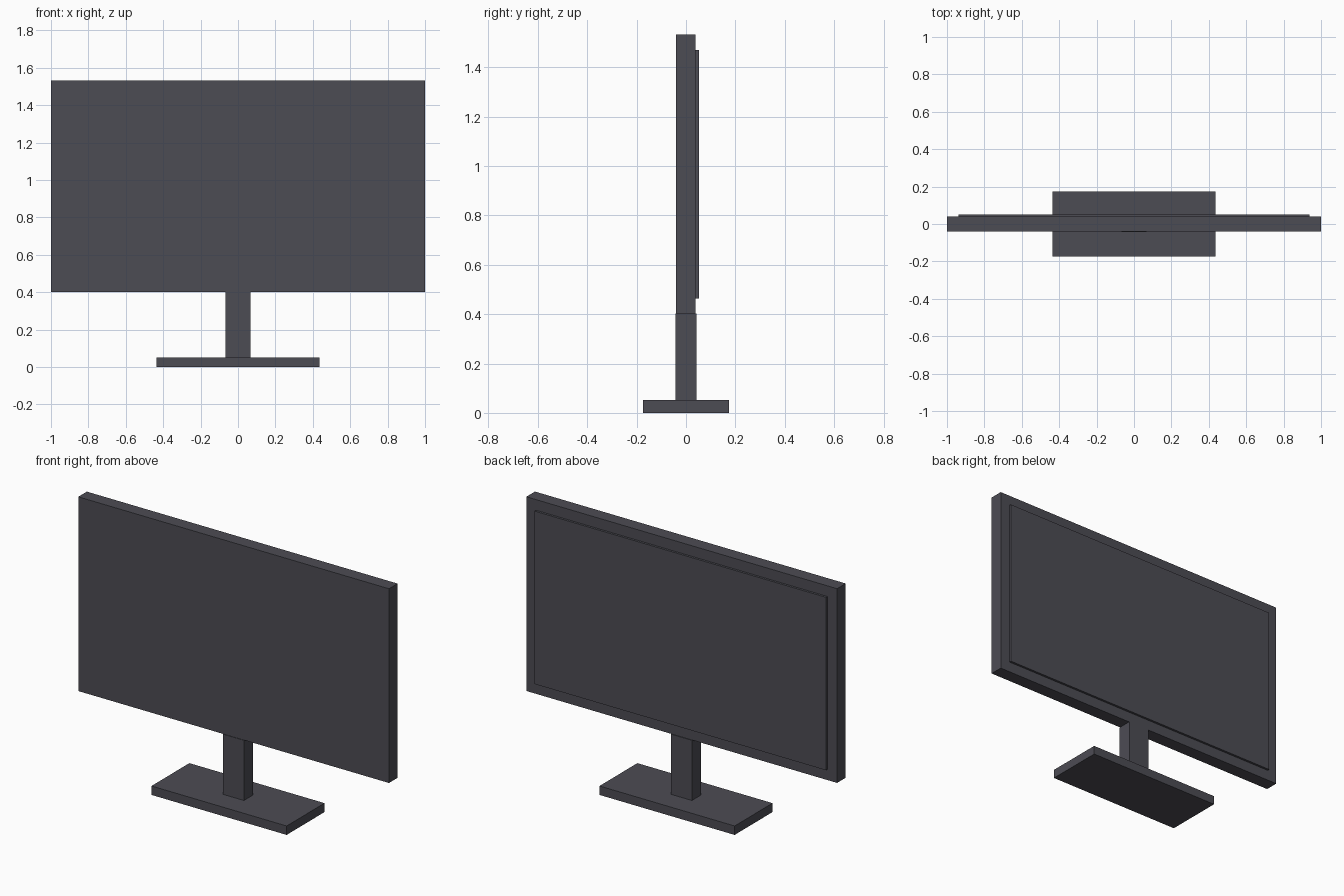
import bpy

if "Cube" in bpy.data.objects:
    bpy.data.objects.remove(bpy.data.objects["Cube"])

# One dark plastic colour throughout
plastic = bpy.data.materials.new("dark_grey_plastic")
plastic.diffuse_color = (0.073, 0.072, 0.088, 1.0)
plastic.use_nodes = True
plastic.node_tree.nodes["Principled BSDF"].inputs["Base Color"].default_value = plastic.diffuse_color


def box(name, x, y, z):
    """Box spanning the given (min, max) ranges."""
    spans = (x, y, z)
    bpy.ops.mesh.primitive_cube_add(size=1, location=[(a + b) / 2 for a, b in spans])
    obj = bpy.context.object
    obj.name = name
    obj.scale = [b - a for a, b in spans]
    bpy.ops.object.transform_apply(location=False, rotation=False, scale=True)
    obj.data.materials.append(plastic)
    return obj


# Foot and upright
box("base", (-0.435, 0.435), (-0.174, 0.174), (0.0, 0.052))
box("neck", (-0.068, 0.068), (-0.043, 0.043), (0.052, 0.402))

# Display housing with the raised panel on its +y face
box("housing", (-1.0, 1.0), (-0.04, 0.039), (0.402, 1.532))
box("screen_panel", (-0.938, 0.938), (0.039, 0.052), (0.464, 1.47))
